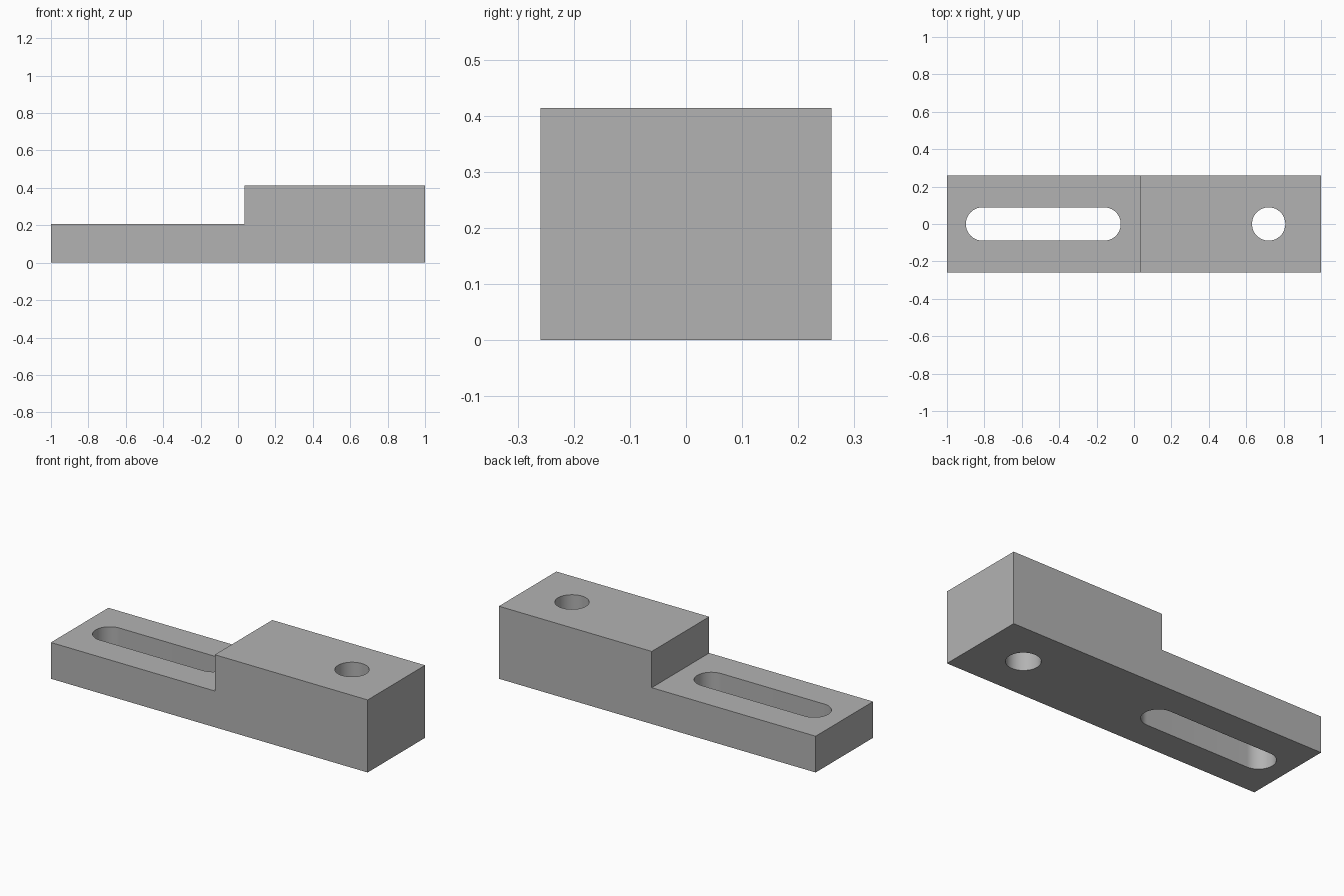
import bpy, bmesh
from math import pi, sin, cos, radians

cube = bpy.data.objects.get("Cube")
if cube:
    bpy.data.objects.remove(cube, do_unlink=True)

HALF_Y = 0.259
LOW, HIGH = 0.207, 0.414
STEP_X = 0.035
RADIUS = 0.089

grey = bpy.data.materials.new("plain grey")
grey.use_nodes = True
colour = (0.45, 0.45, 0.45, 1)
grey.diffuse_color = colour
grey.node_tree.nodes["Principled BSDF"].inputs["Base Color"].default_value = colour


def prism(name, points, offset):
    """Extrude a closed outline along the offset vector."""
    bm = bmesh.new()
    face = bm.faces.new([bm.verts.new(p) for p in points])
    new = bmesh.ops.extrude_face_region(bm, geom=[face])["geom"]
    verts = [g for g in new if isinstance(g, bmesh.types.BMVert)]
    bmesh.ops.translate(bm, verts=verts, vec=offset)
    bmesh.ops.recalc_face_normals(bm, faces=bm.faces)
    mesh = bpy.data.meshes.new(name)
    bm.to_mesh(mesh)
    bm.free()
    mesh.materials.append(grey)
    obj = bpy.data.objects.new(name, mesh)
    bpy.context.collection.objects.link(obj)
    return obj


def rounded_outline(x0, x1, steps=32):
    """Outline with half-round ends centred at x0 and x1; a circle if equal."""
    pts = []
    for cx, start in ((x1, -pi / 2), (x0, pi / 2)):
        last = steps if x0 == x1 else steps + 1
        for i in range(last):
            a = start + pi * i / steps
            pts.append((cx + RADIUS * cos(a), RADIUS * sin(a), -0.1))
    return pts


# Stepped block, extruded from its side profile
profile = [(-1, 0), (1, 0), (1, HIGH), (STEP_X, HIGH), (STEP_X, LOW), (-1, LOW)]
block = prism("stepped_block", [(x, -HALF_Y, z) for x, z in profile],
              (0, 2 * HALF_Y, 0))

# Long slot through the thin end, round hole through the thick end
for name, x0, x1 in (("slot_cutter", -0.81, -0.16), ("hole_cutter", 0.72, 0.72)):
    cutter = prism(name, rounded_outline(x0, x1), (0, 0, 0.8))
    cutter.hide_render = True
    mod = block.modifiers.new(name, "BOOLEAN")
    mod.operation = "DIFFERENCE"
    mod.solver = "EXACT"
    mod.object = cutter
    bpy.ops.object.select_all(action="DESELECT")
    bpy.context.view_layer.objects.active = block
    block.select_set(True)
    bpy.ops.object.modifier_apply(modifier=name)
    bpy.data.objects.remove(cutter, do_unlink=True)

bpy.ops.object.shade_smooth_by_angle(angle=radians(30))
